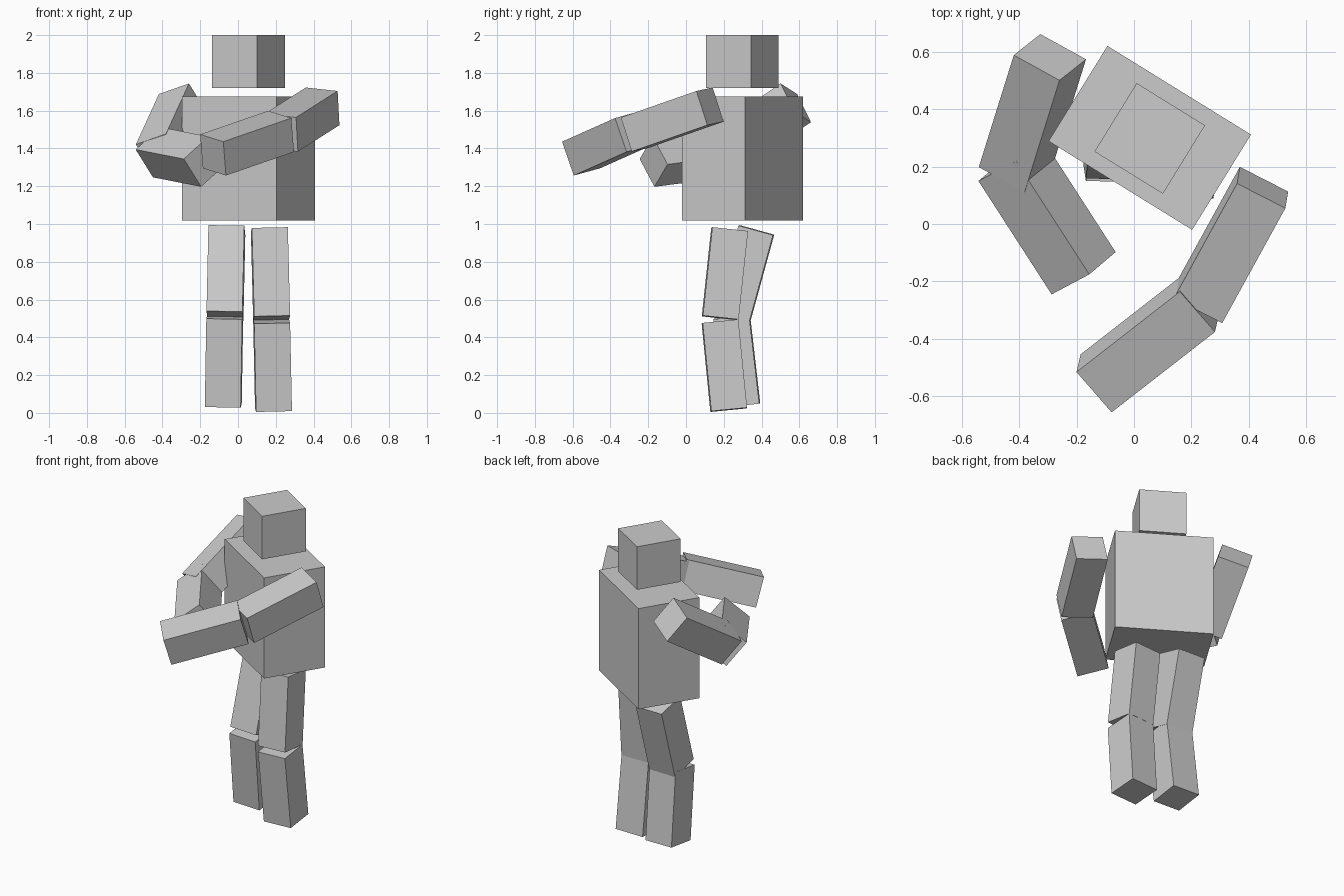
import bpy
from math import radians
from mathutils import Matrix, Vector

if "Cube" in bpy.data.objects:
    bpy.data.objects.remove(bpy.data.objects["Cube"])

LIMB = 0.19  # square cross-section of every limb


def box(name, matrix):
    """Unit cube placed by a matrix that carries position, turn and size."""
    bpy.ops.mesh.primitive_cube_add(size=1)
    ob = bpy.context.object
    ob.name = name
    ob.data.transform(matrix.to_3x3().to_4x4())
    ob.location = matrix.to_translation()
    return ob


def upright(name, center, size, yaw):
    box(name, Matrix.Translation(center) @ Matrix.Rotation(radians(yaw), 4, 'Z')
        @ Matrix.Diagonal((*size, 1)))


def limb(name, center, along, side):
    """Square bar whose length follows 'along' and one face follows 'side'."""
    along = Vector(along)
    z = along.normalized()
    x = Vector(side)
    x = (x - z * x.dot(z)).normalized()
    y = z.cross(x)
    axes = Matrix((x * LIMB, y * LIMB, z * along.length)).transposed()
    box(name, Matrix.Translation(center) @ axes.to_4x4())


# Torso and head, turned together
upright("torso", (0.055, 0.30, 1.347), (0.588, 0.39, 0.655), -31.7)
upright("head", (0.055, 0.298, 1.86), (0.28, 0.28, 0.28), -31.7)

# Arms
limb("left_upper_arm", (0.338, -0.073, 1.553), (-0.22, -0.40, -0.14), (0.165, -0.09, -0.02))
limb("left_forearm", (0.048, -0.415, 1.428), (0.36, 0.28, 0.125), (0.125, -0.145, -0.04))
limb("right_upper_arm", (-0.354, 0.386, 1.508), (-0.122, -0.39, -0.267), (-0.16, 0.09, -0.055))
limb("right_forearm", (-0.303, 0.026, 1.355), (-0.255, 0.395, 0.05), (0.125, 0.07, 0.115))

# Legs
limb("left_thigh", (0.172, 0.206, 0.737), (0.012, -0.05, -0.468), (1, 0.03, 0))
limb("left_shin", (0.183, 0.203, 0.25), (0.01, 0.046, -0.467), (1, 0.03, 0))
limb("right_thigh", (-0.064, 0.31, 0.74), (-0.01, -0.125, -0.455), (1, -0.03, 0))
limb("right_shin", (-0.074, 0.269, 0.274), (-0.008, 0.054, -0.468), (1, -0.03, 0))
